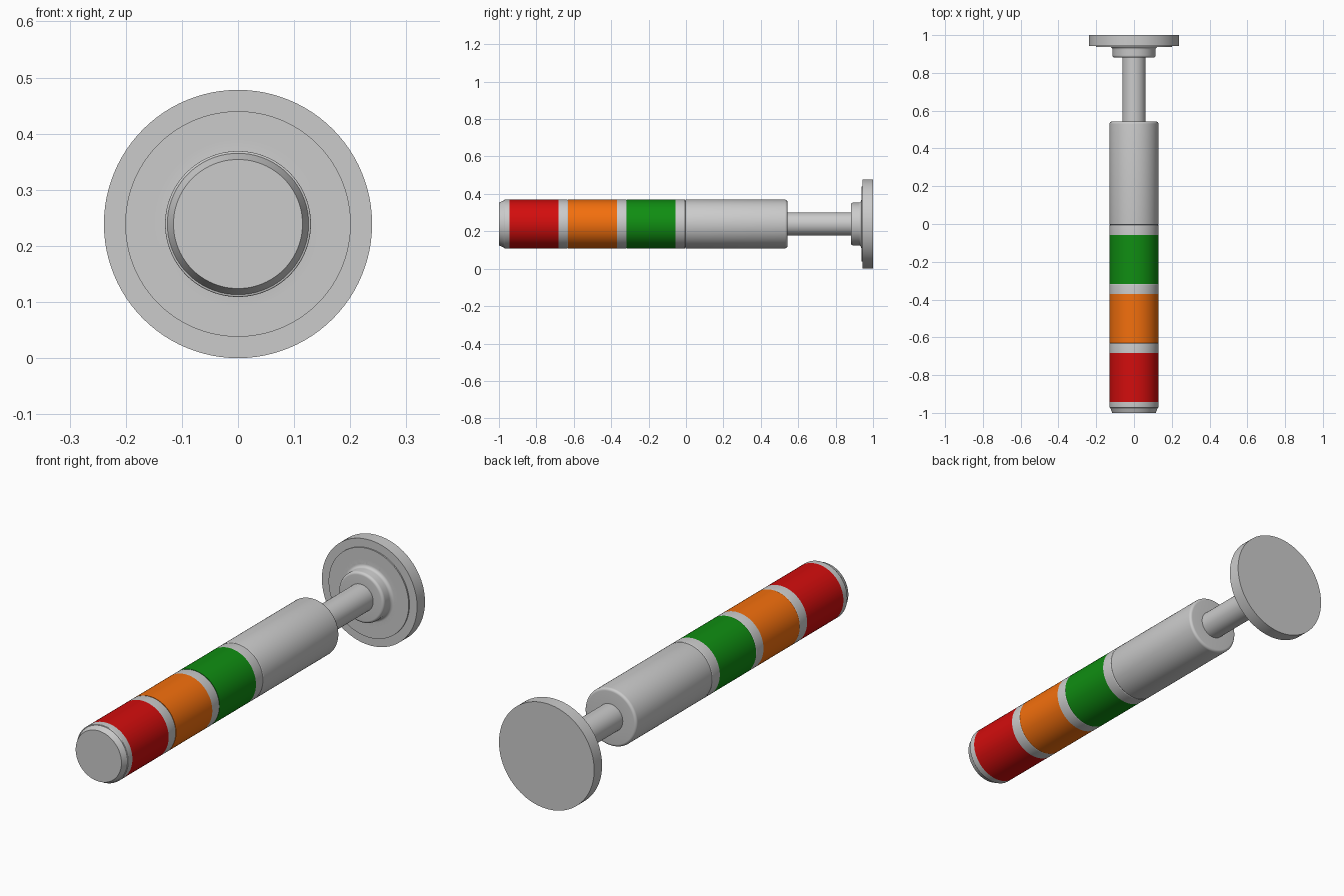
import bpy
import bmesh
from math import pi, sin, cos
from mathutils import Vector

AXIS_Z = 0.239
SIDES = 96

default = bpy.data.objects.get("Cube")
if default:
    bpy.data.objects.remove(default, do_unlink=True)


def make_material(name, colour):
    mat = bpy.data.materials.new(name)
    mat.use_nodes = True
    mat.diffuse_color = colour
    mat.node_tree.nodes["Principled BSDF"].inputs["Base Color"].default_value = colour
    return mat


def round_corners(points, steps=6):
    """Replace each (y, radius, fillet) corner with a curve of the given size."""
    out = []
    for i, (y, r, fillet) in enumerate(points):
        here = Vector((y, r))
        if not fillet:
            out.append(here)
            continue
        before = Vector(points[i - 1][:2])
        after = Vector(points[i + 1][:2])
        a = (before - here).normalized() * fillet
        b = (after - here).normalized() * fillet
        for k in range(steps + 1):
            t = k / steps * pi / 2
            out.append(here + a * (1 - sin(t)) + b * (1 - cos(t)))
    return out


def lathe(name, points, material=None):
    """Turn a profile, listed front to back, around the lengthwise axis."""
    bm = bmesh.new()
    rings = []
    for y, r in round_corners(points):
        rings.append([bm.verts.new((r * cos(2 * pi * i / SIDES), y, r * sin(2 * pi * i / SIDES)))
                      for i in range(SIDES)])
    for lower, upper in zip(rings, rings[1:]):
        for i in range(SIDES):
            j = (i + 1) % SIDES
            bm.faces.new((lower[i], lower[j], upper[j], upper[i]))
    bm.faces.new(rings[0])
    bm.faces.new(rings[-1])
    bmesh.ops.recalc_face_normals(bm, faces=bm.faces)
    mesh = bpy.data.meshes.new(name)
    bm.to_mesh(mesh)
    bm.free()
    obj = bpy.data.objects.new(name, mesh)
    obj.location.z = AXIS_Z
    bpy.context.collection.objects.link(obj)
    if material:
        mesh.materials.append(material)
    bpy.ops.object.select_all(action="DESELECT")
    obj.select_set(True)
    bpy.context.view_layer.objects.active = obj
    bpy.ops.object.shade_smooth_by_angle(angle=pi / 6)
    return obj


# Coloured lenses, each followed by a spacer ring
R = 0.13
LENS, RING = 0.26, 0.053
colours = {
    "red": (0.65, 0.004, 0.004, 1),
    "orange": (0.9, 0.16, 0.004, 1),
    "green": (0.005, 0.27, 0.006, 1),
}
start = -0.943
for name, colour in colours.items():
    end = start + LENS
    lathe(name + "_lens", [(start, R, 0), (end, R, 0)], make_material(name, colour))
    lathe(name + "_spacer_ring", [(end, R, 0), (end + RING, R, 0.004), (end + RING, R - 0.02, 0)])
    start = end + RING

# End cap with a tapered face
lathe("end_cap", [(-1, 0.115, 0), (-0.973, 0.126, 0), (-0.973, R, 0.003), (-0.943, R, 0)])

# Plain housing, pole and mounting foot
lathe("housing", [(start, R - 0.02, 0), (start, R, 0.004), (0.542, R, 0.012), (0.542, 0.05, 0)])
lathe("pole", [(0.53, 0.062, 0), (0.9, 0.062, 0)])
lathe("collar", [(0.881, 0.05, 0), (0.881, 0.114, 0.012), (0.937, 0.114, 0.014), (0.937, 0.15, 0)])
lathe("foot_step", [(0.937, 0.201, 0), (0.944, 0.201, 0)])
lathe("foot_disc", [(0.943, 0.239, 0), (1, 0.239, 0)])
